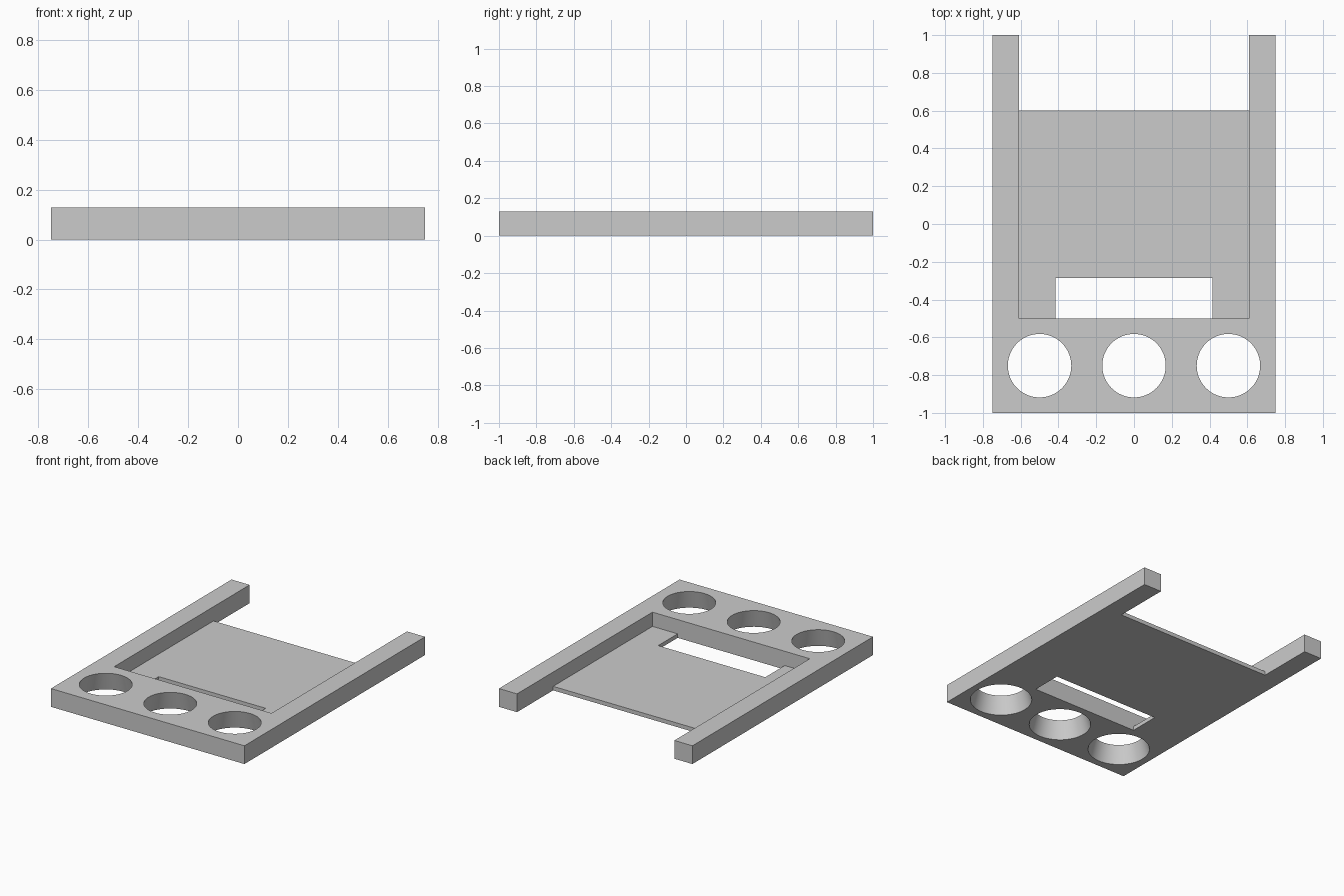
import bpy
import bmesh
import math
from mathutils import Vector

default_cube = bpy.data.objects.get("Cube")
if default_cube:
    bpy.data.objects.remove(default_cube, do_unlink=True)

HEIGHT = 0.128
FLOOR = 0.028
INNER = 0.61          # inner face of the side rails
RECESS_FRONT = -0.5
OVER = 0.032          # how far cutters poke out of the body

grey = bpy.data.materials.new("plain_grey")
grey.use_nodes = True
grey.diffuse_color = (0.6, 0.6, 0.6, 1)
grey.node_tree.nodes["Principled BSDF"].inputs["Base Color"].default_value = (0.6, 0.6, 0.6, 1)


def add_object(name, bm):
    mesh = bpy.data.meshes.new(name)
    bm.to_mesh(mesh)
    bm.free()
    mesh.materials.append(grey)
    obj = bpy.data.objects.new(name, mesh)
    bpy.context.collection.objects.link(obj)
    return obj


def box(name, low, high):
    bm = bmesh.new()
    bmesh.ops.create_cube(bm, size=2)
    for v in bm.verts:
        v.co = Vector([high[i] if v.co[i] > 0 else low[i] for i in range(3)])
    return add_object(name, bm)


def tapered_plug(name, x, y, r_bottom, r_top):
    # extend the taper beyond both faces of the body
    extra = (r_bottom - r_top) / HEIGHT * OVER
    bm = bmesh.new()
    bmesh.ops.create_cone(bm, cap_ends=True, segments=64, radius1=r_bottom + extra,
                          radius2=r_top - extra, depth=HEIGHT + 2 * OVER)
    bmesh.ops.translate(bm, verts=bm.verts, vec=(x, y, HEIGHT / 2))
    return add_object(name, bm)


def cut(target, cutter):
    cutter.hide_render = True
    mod = target.modifiers.new("cut", 'BOOLEAN')
    mod.operation = 'DIFFERENCE'
    mod.solver = 'EXACT'
    mod.object = cutter
    bpy.context.view_layer.objects.active = target
    bpy.ops.object.modifier_apply(modifier=mod.name)
    bpy.data.objects.remove(cutter, do_unlink=True)


# Solid tray block
tray = box("tray_body", (-0.75, -1, 0), (0.75, 1, HEIGHT))

# Shallow recess, leaving a thin floor between the side rails
cut(tray, box("recess_cutter", (-INNER, RECESS_FRONT, FLOOR), (INNER, 1 + OVER, HEIGHT + OVER)))

# Open gap between the rail ends
cut(tray, box("gap_cutter", (-INNER, 0.6, -OVER), (INNER, 1 + OVER, HEIGHT + OVER)))

# Slot through the floor along the front of the recess
cut(tray, box("slot_cutter", (-0.415, RECESS_FRONT, -OVER), (0.415, -0.285, HEIGHT + OVER)))

# Three round holes that widen towards the underside
for x in (-0.5, 0, 0.5):
    cut(tray, tapered_plug("hole_cutter", x, -0.75, 0.2, 0.168))

# Smooth hole walls, sharp edges elsewhere
bpy.ops.object.select_all(action='DESELECT')
tray.select_set(True)
bpy.context.view_layer.objects.active = tray
bpy.ops.object.shade_smooth_by_angle(angle=math.radians(30))
